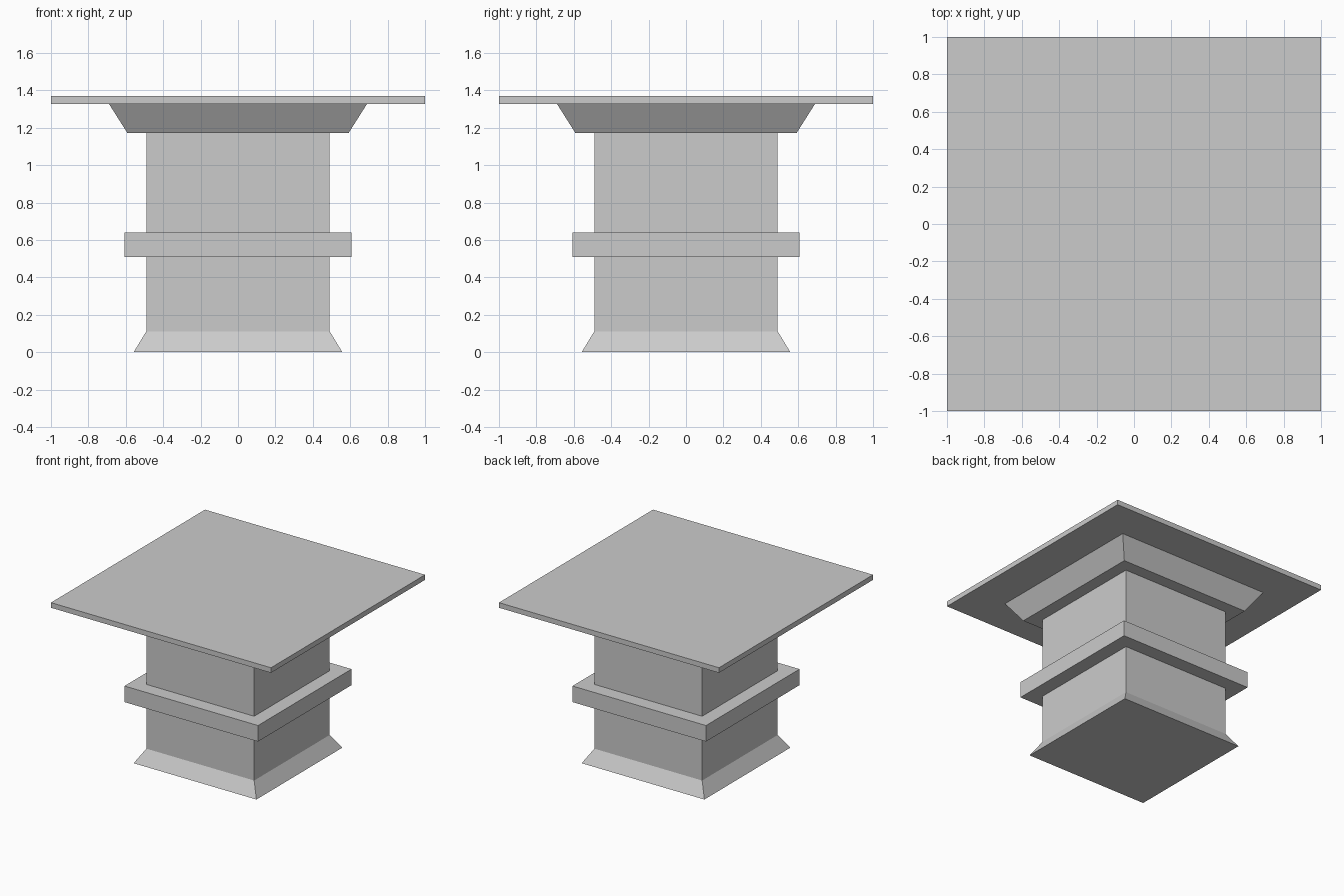
import bpy, bmesh

if "Cube" in bpy.data.objects:
    bpy.data.objects.remove(bpy.data.objects["Cube"])

# One plain grey for the whole pedestal
grey = bpy.data.materials.new("stone_grey")
grey.diffuse_color = (0.6, 0.6, 0.6, 1)
grey.use_nodes = True
grey.node_tree.nodes["Principled BSDF"].inputs["Base Color"].default_value = grey.diffuse_color


def square_block(name, z0, half0, z1, half1):
    """Square block whose half width goes from half0 at z0 to half1 at z1."""
    bm = bmesh.new()
    bmesh.ops.create_cube(bm, size=2)
    for v in bm.verts:
        half, z = (half1, z1) if v.co.z > 0 else (half0, z0)
        v.co = (v.co.x * half, v.co.y * half, z)
    mesh = bpy.data.meshes.new(name)
    bm.to_mesh(mesh)
    bm.free()
    mesh.materials.append(grey)
    obj = bpy.data.objects.new(name, mesh)
    bpy.context.collection.objects.link(obj)


# Parts from the ground up
square_block("flared_foot", 0, 0.558, 0.112, 0.49)
square_block("shaft", 0.112, 0.49, 1.173, 0.49)
square_block("middle_band", 0.508, 0.607, 0.64, 0.607)
square_block("tapered_collar", 1.173, 0.592, 1.328, 0.69)
square_block("top_slab", 1.328, 1.0, 1.37, 1.0)
